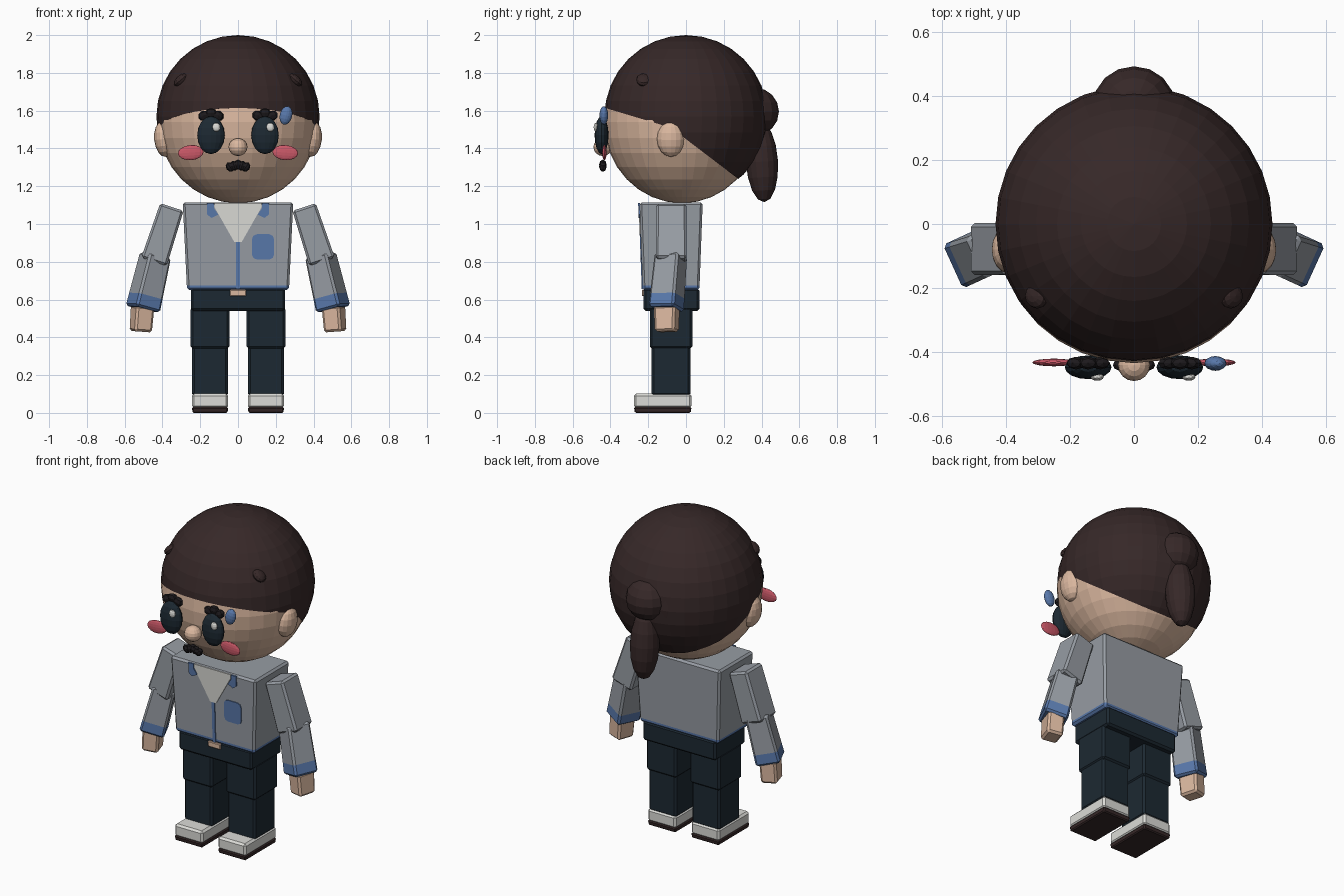
import bpy, bmesh, math
from mathutils import Vector, Matrix

if "Cube" in bpy.data.objects:
    bpy.data.objects.remove(bpy.data.objects["Cube"], do_unlink=True)


def material(name, color):
    m = bpy.data.materials.new(name)
    m.use_nodes = True
    m.diffuse_color = (*color, 1)
    m.node_tree.nodes["Principled BSDF"].inputs["Base Color"].default_value = (*color, 1)
    return m


HAIR = material("dark brown", (.037, .021, .021))
SKIN = material("skin", (.71, .48, .35))
GREY = material("jacket grey", (.31, .335, .37))
BLUE = material("trim blue", (.10, .19, .41))
NAVY = material("dark navy", (.012, .022, .032))
WHITE = material("off white", (.71, .71, .68))
PINK = material("cheek pink", (.60, .10, .14))
BLACK = material("near black", (.012, .010, .012))


def add(name, bm, mats):
    mesh = bpy.data.meshes.new(name)
    bmesh.ops.recalc_face_normals(bm, faces=bm.faces)
    bm.to_mesh(mesh)
    bm.free()
    for m in mats:
        mesh.materials.append(m)
    obj = bpy.data.objects.new(name, mesh)
    bpy.context.scene.collection.objects.link(obj)
    return obj


def ball(name, loc, radii, mat, tilt=0, pitch=0, seg=16):
    bm = bmesh.new()
    bmesh.ops.create_uvsphere(bm, u_segments=seg, v_segments=seg // 2, radius=1)
    bmesh.ops.scale(bm, verts=bm.verts, vec=radii)
    obj = add(name, bm, [mat])
    obj.location = loc
    obj.rotation_euler = (pitch, tilt, 0)
    return obj


def box(name, bottom, top, low_size, high_size, mat, hem=None, hem_share=0, yaw=0, bevel=.012):
    """Tapered bevelled box between two end points, with an optional coloured hem."""
    bottom, top = Vector(bottom), Vector(top)
    axis = top - bottom
    bm = bmesh.new()
    bmesh.ops.create_cube(bm, size=1)
    for v in bm.verts:
        size = high_size if v.co.z > 0 else low_size
        v.co = Vector((v.co.x * size[0], v.co.y * size[1], (v.co.z + .5) * axis.length))
    if hem:
        cut = axis.length * hem_share
        bmesh.ops.bisect_plane(bm, geom=bm.verts[:] + bm.edges[:] + bm.faces[:],
                               plane_co=(0, 0, cut), plane_no=(0, 0, 1))
        for f in bm.faces:
            f.material_index = int(f.calc_center_median().z < cut)
    turn = Vector((0, 0, 1)).rotation_difference(axis).to_matrix()
    bmesh.ops.transform(bm, matrix=turn @ Matrix.Rotation(yaw, 3, 'Z'), verts=bm.verts)
    obj = add(name, bm, [mat] + ([hem] if hem else []))
    obj.location = bottom
    mod = obj.modifiers.new("soft_edges", 'BEVEL')
    mod.width, mod.segments = bevel, 1
    return obj


def plate(name, outline, mat, lift=.005):
    """Thin plate lying on the sloping jacket front, outlined in x and z."""
    bm = bmesh.new()
    rows = []
    for depth in (-lift, .002):
        rows.append([bm.verts.new((x, -.229 - .0175 * (z - .65) / .465 + depth, z)) for x, z in outline])
    bm.faces.new(rows[0])
    bm.faces.new(rows[1])
    n = len(outline)
    for i in range(n):
        j = (i + 1) % n
        bm.faces.new((rows[0][i], rows[0][j], rows[1][j], rows[1][i]))
    return add(name, bm, [mat])


# Head and hair cap, trimmed by two sloping hairline planes
ball("head", (0, -.022, 1.54), (.423, .412, .43), SKIN, seg=32)
bm = bmesh.new()
bmesh.ops.create_uvsphere(bm, u_segments=32, v_segments=16, radius=.432)
bmesh.ops.translate(bm, verts=bm.verts, vec=(0, 0, 1.568))
corner = Vector((0, -.08, 1.51))
normals = [Vector((0, .30, 1)), Vector((0, .76, 1))]
for n in normals:
    bmesh.ops.bisect_plane(bm, geom=bm.verts[:] + bm.edges[:] + bm.faces[:], plane_co=corner, plane_no=n)
below = [f for f in bm.faces if all((f.calc_center_median() - corner).dot(n) < 0 for n in normals)]
bmesh.ops.delete(bm, geom=below, context='FACES')
hair = add("hair_cap", bm, [HAIR])
shell = hair.modifiers.new("thickness", 'SOLIDIFY')
shell.thickness = .02
ball("hair_gather", (0, .34, 1.57), (.22, .09, .17), HAIR)
ball("hair_bun", (0, .37, 1.595), (.128, .122, .125), HAIR)
ball("ponytail", (0, .402, 1.33), (.085, .085, .215), HAIR, pitch=.06)

# Face
ball("nose", (0, -.44, 1.407), (.05, .05, .047), SKIN)
ball("forehead_drop", (.254, -.435, 1.575), (.033, .023, .05), BLUE, tilt=.25)
for s, side in ((1, "left"), (-1, "right")):
    ball(side + "_ear", (s * .392, -.08, 1.45), (.052, .074, .095), SKIN, tilt=s * .1)
    ball(side + "_eye", (s * .143, -.447, 1.47), (.073, .037, .1), NAVY)
    ball(side + "_eye_highlight", (s * .143 + .028, -.477, 1.512), (.021, .012, .024), WHITE, seg=12)
    ball(side + "_cheek", (s * .25, -.432, 1.378), (.068, .012, .04), PINK, tilt=s * .08)
    ball(side + "_hair_tuft", (s * .302, -.224, 1.763), (.045, .04, .025), HAIR, tilt=s * .7, seg=12)
    for i in range(3):
        ball(f"{side}_brow_{i}", (s * (.105 + .038 * i), -.434, 1.573 + .014 * (i % 2)),
             (.032, .02, .027), BLACK, tilt=.4 - .4 * i, seg=8)
for i in range(-2, 3):
    ball(f"moustache_{i + 3}", (i * .021, -.44, 1.314 - .006 * abs(i)),
         (.022, .02, .027), BLACK, tilt=i * .3, seg=8)

# Jacket
box("jacket", (0, -.079, .65), (0, -.079, 1.115), (.54, .3), (.585, .335), GREY, BLUE, .055)
plate("shirt_opening", [(-.125, 1.112), (-.125, 1.09), (-.02, .905), (.02, .905), (.125, 1.09), (.125, 1.112)], WHITE)
plate("front_zip", [(-.01, .655), (.01, .655), (.01, .905), (-.01, .905)], BLUE)
for s, side in ((1, "left"), (-1, "right")):
    plate(side + "_collar_mark", [(s * x, z) for x, z in
          ((.105, 1.05), (.14, 1.032), (.163, 1.05), (.163, 1.112), (.128, 1.112), (.128, 1.085))], BLUE, .007)
pocket = []
for k, (x, z) in enumerate(((.165, .92), (.1, .92), (.1, .838), (.165, .838))):
    for step in range(3):
        a = math.pi / 2 * (k + step / 2)
        pocket.append((x + .026 * math.cos(a), z + .026 * math.sin(a)))
plate("chest_pocket", pocket, BLUE)

# Hips and belt buckle
box("hips", (0, -.077, .54), (0, -.077, .66), (.5, .296), (.5, .296), NAVY)
box("belt_buckle", (0, -.225, .618), (0, -.225, .652), (.086, .018), (.086, .018), SKIN, bevel=.004)

# Limbs
for s, side in ((1, "left"), (-1, "right")):
    box(side + "_upper_arm", (s * .445, -.078, .80), (s * .35, -.078, 1.09),
        (.142, .163), (.13, .16), GREY)
    box(side + "_forearm", (s * .504, -.105, .55), (s * .437, -.08, .835),
        (.145, .15), (.13, .14), GREY, BLUE, .24, yaw=-s * .43)
    box(side + "_hand", (s * .515, -.102, .43), (s * .505, -.102, .565),
        (.097, .11), (.1, .12), SKIN, yaw=-s * .3)
    x = s * .148
    box(side + "_thigh", (x, -.079, .34), (x, -.079, .56), (.205, .225), (.205, .225), NAVY)
    box(side + "_shin", (x, -.079, .09), (x, -.079, .36), (.19, .205), (.19, .205), NAVY)
    box(side + "_shoe", (x, -.123, .025), (x, -.123, .102), (.192, .305), (.192, .305), WHITE)
    box(side + "_sole", (x, -.123, 0), (x, -.123, .03), (.185, .295), (.192, .305), HAIR, bevel=.006)
